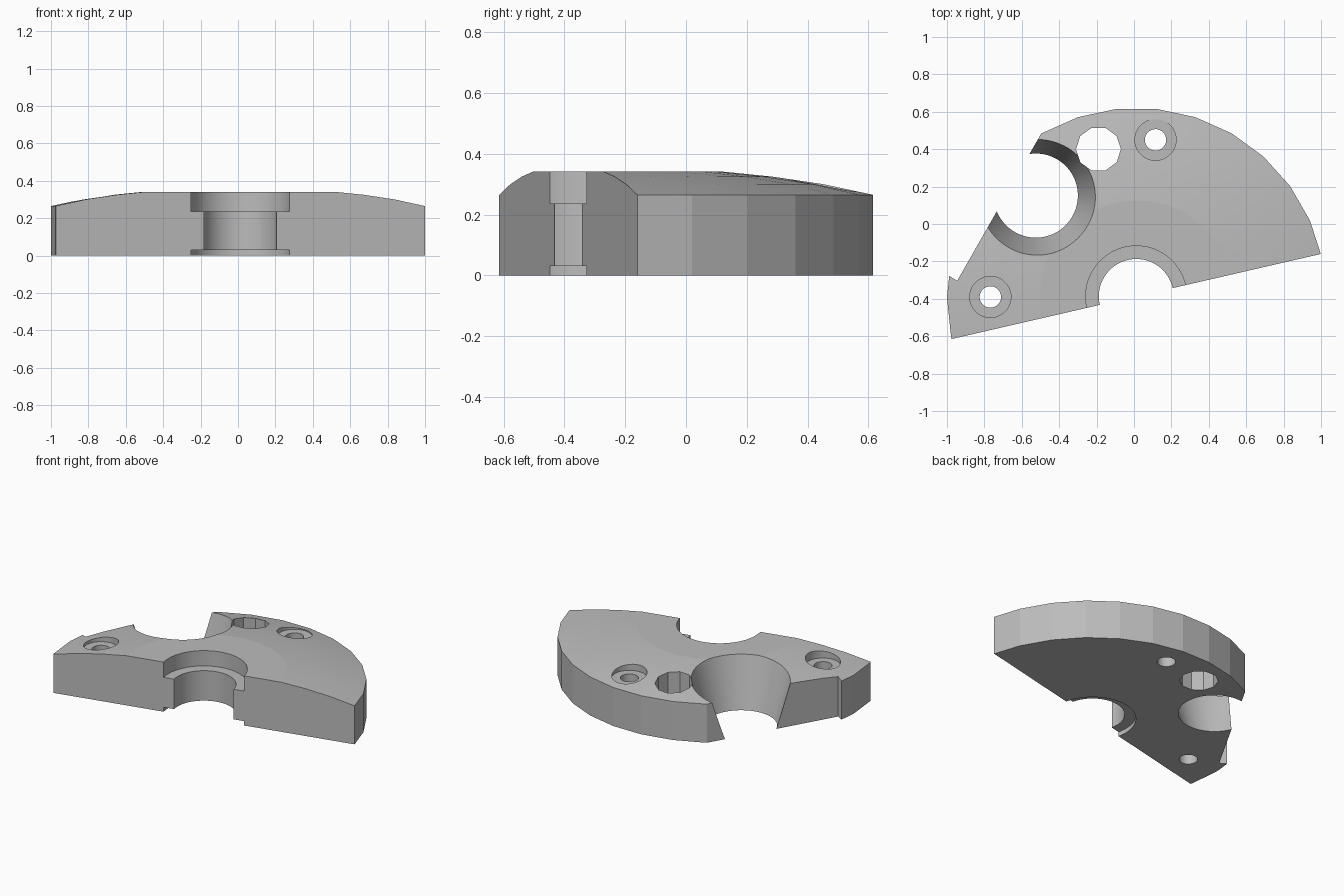
import bpy, bmesh
from math import cos, sin, pi, radians
from mathutils import Matrix

cube = bpy.data.objects.get("Cube")
if cube:
    bpy.data.objects.remove(cube, do_unlink=True)

grey = bpy.data.materials.new("plain grey")
grey.use_nodes = True
colour = (0.5, 0.5, 0.5, 1)
grey.diffuse_color = colour
grey.node_tree.nodes["Principled BSDF"].inputs["Base Color"].default_value = colour


def make_object(name, bm):
    bmesh.ops.recalc_face_normals(bm, faces=bm.faces[:])
    mesh = bpy.data.meshes.new(name)
    bm.to_mesh(mesh)
    bm.free()
    mesh.materials.append(grey)
    obj = bpy.data.objects.new(name, mesh)
    bpy.context.collection.objects.link(obj)
    return obj


def lathe(name, centre, profile, sides):
    """Closed solid of revolution from (radius, height) pairs, bottom to top."""
    bm = bmesh.new()
    rings = [[bm.verts.new((centre[0] + r * cos(2 * pi * i / sides),
                            centre[1] + r * sin(2 * pi * i / sides), z))
              for i in range(sides)] for r, z in profile]
    for low, high in zip(rings, rings[1:]):
        for i in range(sides):
            j = (i + 1) % sides
            bm.faces.new((low[i], low[j], high[j], high[i]))
    bm.faces.new(rings[0][::-1])
    bm.faces.new(rings[-1])
    return make_object(name, bm)


def block(name, corner, angle, length, depth):
    """Box whose edge runs from corner along angle and extends to its left."""
    bm = bmesh.new()
    bmesh.ops.create_cube(bm, size=1)
    bmesh.ops.translate(bm, verts=bm.verts, vec=(0.5, 0.5, 0))
    bmesh.ops.scale(bm, verts=bm.verts, vec=(length, depth, 2))
    bmesh.ops.transform(bm, verts=bm.verts,
                        matrix=Matrix.Translation((*corner, 0)) @ Matrix.Rotation(angle, 4, 'Z'))
    return make_object(name, bm)


# Domed disc, faceted around the rim
hub = (0.014, -0.393)
body = lathe("half_disc_body", hub,
             [(1.014, 0), (1.014, 0.265), (0.85, 0.30), (0.68, 0.325), (0.52, 0.341)], 30)

slope = radians(12.97)
cutters = [
    # Straight front face and the slanted flat on the left
    block("front_cutter", (1.0 + 2 * cos(slope), -0.16 + 2 * sin(slope)), slope + pi, 5, 3),
    block("side_flat_cutter", (-0.945, -0.303), radians(60.3), 3, 2),
    # Stepped bore at the hub
    lathe("hub_bore_cutter", (0.012, -0.387),
          [(0.27, -0.1), (0.27, 0.03), (0.2, 0.03), (0.2, 0.236), (0.27, 0.236), (0.27, 0.5)], 96),
    # Tapered round opening, wider at the top
    lathe("tapered_opening_cutter", (-0.525, 0.152),
          [(0.197, -0.1), (0.32, 0.34), (0.365, 0.5)], 96),
    # Faceted through hole
    lathe("plain_hole_cutter", (-0.19, 0.4), [(0.12, -0.1), (0.12, 0.5)], 10),
]
# Recessed screw holes
for spot in ((0.115, 0.45), (-0.768, -0.39)):
    cutters.append(lathe("screw_hole_cutter", spot,
                         [(0.057, -0.1), (0.057, 0.27), (0.11, 0.27), (0.11, 0.5)], 96))

bpy.ops.object.select_all(action='DESELECT')
body.select_set(True)
bpy.context.view_layer.objects.active = body
for cutter in cutters:
    cutter.hide_render = True
    cut = body.modifiers.new("cut", 'BOOLEAN')
    cut.operation = 'DIFFERENCE'
    cut.solver = 'EXACT'
    cut.object = cutter
    bpy.ops.object.modifier_apply(modifier=cut.name)
    bpy.data.objects.remove(cutter, do_unlink=True)

bpy.ops.object.shade_smooth_by_angle(angle=radians(4.5))
